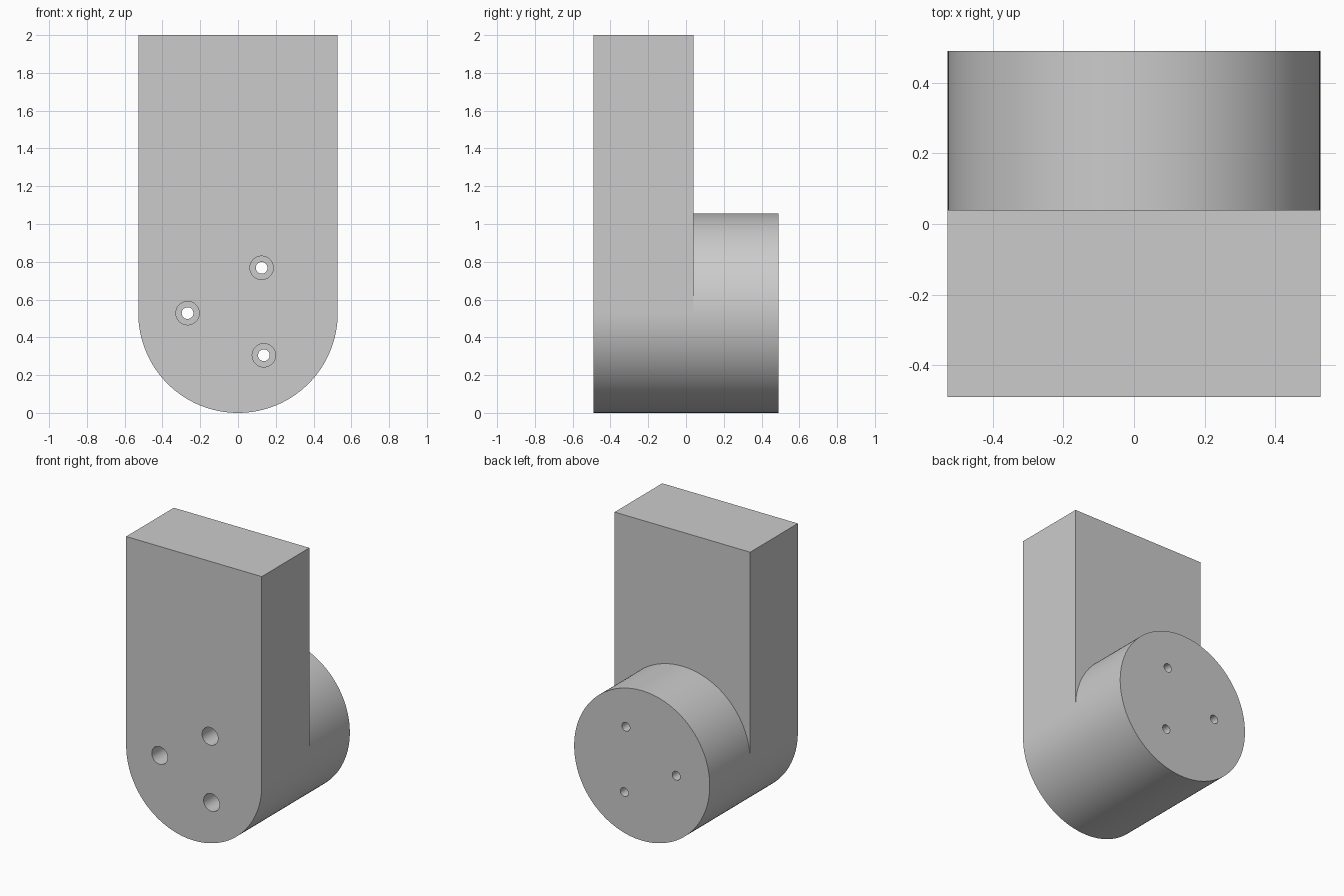
import bpy, bmesh, math
from mathutils import Vector

cube = bpy.data.objects.get("Cube")
if cube:
    bpy.data.objects.remove(cube, do_unlink=True)

R = 0.528                               # radius of rounded end and boss
FRONT, STEP, BACK, TOP = -0.49, 0.04, 0.49, 2.0
SEGMENTS = 64
HOLES = [(0.125, 0.768), (-0.267, 0.528), (0.137, 0.305)]
BORE, DRILL = 0.062, 0.031              # wide front bore, narrow through hole

grey = bpy.data.materials.new("plain grey")
grey.use_nodes = True
colour = (0.6, 0.6, 0.6, 1)
grey.diffuse_color = colour
grey.node_tree.nodes["Principled BSDF"].inputs["Base Color"].default_value = colour


def make_object(name, bm):
    bmesh.ops.recalc_face_normals(bm, faces=bm.faces)
    mesh = bpy.data.meshes.new(name)
    bm.to_mesh(mesh)
    bm.free()
    mesh.materials.append(grey)
    ob = bpy.data.objects.new(name, mesh)
    bpy.context.collection.objects.link(ob)
    return ob


def arc(start, end, y):
    return [Vector((R * math.cos(a), y, R + R * math.sin(a)))
            for a in (start + (end - start) * i / SEGMENTS for i in range(SEGMENTS + 1))]


def extrude(bm, face, depth):
    out = bmesh.ops.extrude_face_region(bm, geom=[face])["geom"]
    bmesh.ops.translate(bm, vec=(0, depth, 0),
                        verts=[g for g in out if isinstance(g, bmesh.types.BMVert)])
    return next(g for g in out if isinstance(g, bmesh.types.BMFace))


# Upright plate with a rounded lower end
bm = bmesh.new()
outline = arc(math.pi, 2 * math.pi, FRONT)
outline += [Vector((R, FRONT, TOP)), Vector((-R, FRONT, TOP))]
front = bm.faces.new([bm.verts.new(p) for p in outline])
back = extrude(bm, front, STEP - FRONT)
if not front.is_valid or len([f for f in bm.faces if len(f.verts) > 4]) < 2:
    edges = [e for e in bm.edges if e.is_boundary]
    bmesh.ops.holes_fill(bm, edges=edges, sides=0)

# Round boss growing from the lower back of the plate
left, right = [min(back.verts, key=lambda v: (v.co - Vector((x, STEP, R))).length)
               for x in (R, -R)]
bmesh.utils.face_split(back, left, right, coords=arc(0, math.pi, STEP)[1:-1])
disc = min((f for f in bm.faces if len(f.verts) > 4
            and all(abs(v.co.y - STEP) < 1e-4 for v in f.verts)),
           key=lambda f: max(v.co.z for v in f.verts))
boss = extrude(bm, disc, BACK - STEP)
if disc.is_valid:
    bmesh.ops.delete(bm, geom=[disc], context='FACES_ONLY')
body = make_object("bracket_body", bm)


# Stepped screw holes cut right through
def screw_cutter(x, z):
    bm = bmesh.new()
    profile = [(0, FRONT - 0.1), (BORE, FRONT - 0.1), (BORE, STEP),
               (DRILL, STEP), (DRILL, BACK + 0.1), (0, BACK + 0.1)]
    verts = [bm.verts.new((x + r, y, z)) for r, y in profile]
    edges = [bm.edges.new(pair) for pair in zip(verts, verts[1:])]
    bmesh.ops.spin(bm, geom=verts + edges, cent=(x, 0, z), axis=(0, 1, 0),
                   angle=2 * math.pi, steps=32)
    bmesh.ops.remove_doubles(bm, verts=bm.verts, dist=1e-4)
    return make_object("screw_cutter", bm)


bpy.ops.object.select_all(action='DESELECT')
body.select_set(True)
bpy.context.view_layer.objects.active = body
for x, z in HOLES:
    cutter = screw_cutter(x, z)
    cutter.hide_render = True
    cut = body.modifiers.new("screw hole", 'BOOLEAN')
    cut.operation, cut.solver, cut.object = 'DIFFERENCE', 'EXACT', cutter
    bpy.ops.object.modifier_apply(modifier=cut.name)
    bpy.data.objects.remove(cutter, do_unlink=True)

bpy.ops.object.shade_smooth_by_angle(angle=math.radians(30))
